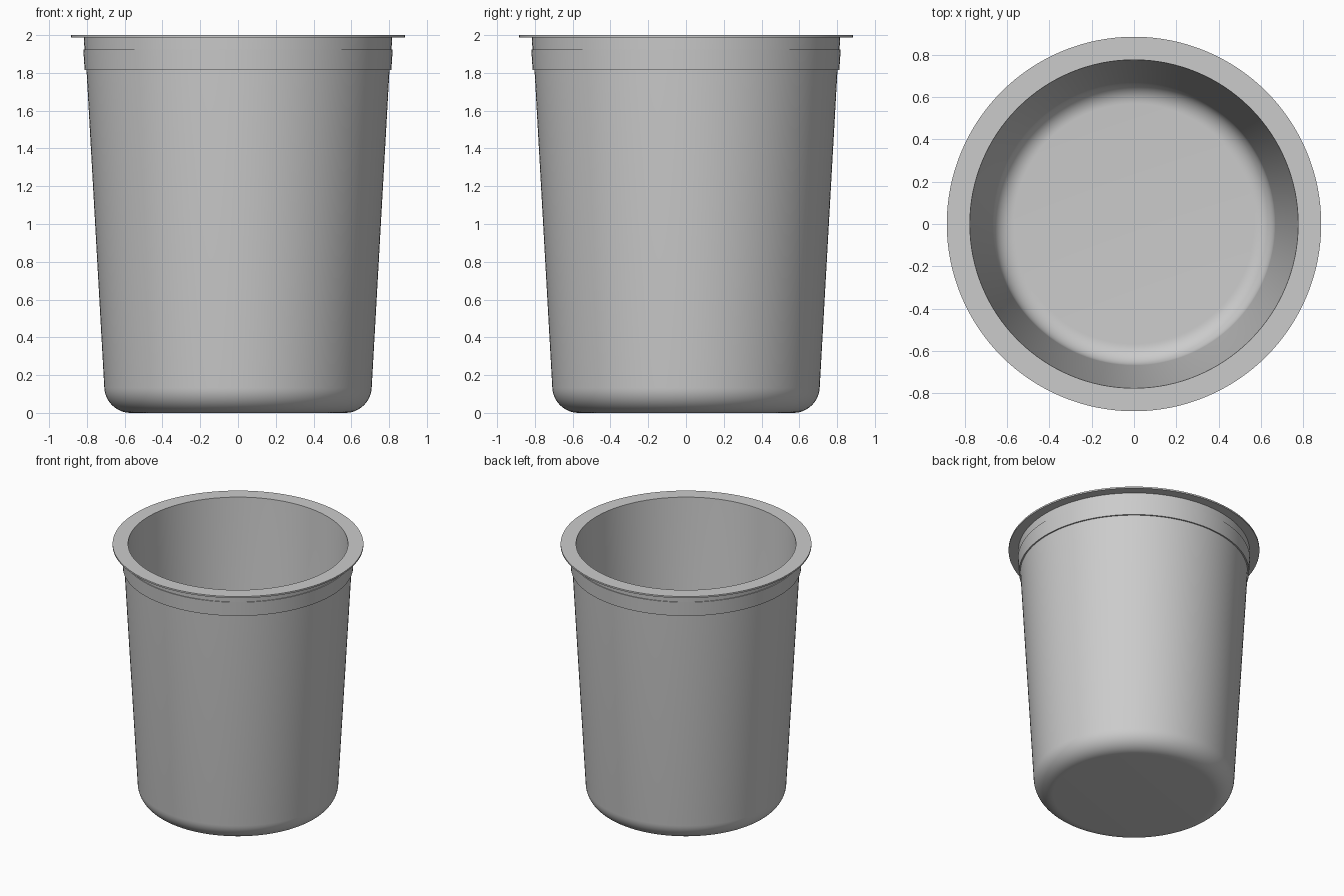
import bpy, bmesh, math

if "Cube" in bpy.data.objects:
    bpy.data.objects.remove(bpy.data.objects["Cube"])

SEGMENTS = 128


def fillet(cx, cz, r, a0, a1, n=12):
    """Arc points in the (radius, z) plane, angles in degrees."""
    angles = [math.radians(a0 + (a1 - a0) * i / n) for i in range(n + 1)]
    return [(cx + r * math.cos(a), cz + r * math.sin(a)) for a in angles]


def lathe(name, profile):
    """Revolve an open profile that starts and ends on the z axis."""
    bm = bmesh.new()
    verts = [bm.verts.new((r, 0, z)) for r, z in profile]
    edges = [bm.edges.new(pair) for pair in zip(verts, verts[1:])]
    bmesh.ops.spin(bm, geom=verts + edges, axis=(0, 0, 1), cent=(0, 0, 0),
                   angle=math.tau, steps=SEGMENTS, use_duplicate=False)
    bmesh.ops.remove_doubles(bm, verts=bm.verts, dist=1e-4)
    bmesh.ops.recalc_face_normals(bm, faces=bm.faces)
    mesh = bpy.data.meshes.new(name)
    bm.to_mesh(mesh)
    bm.free()
    obj = bpy.data.objects.new(name, mesh)
    bpy.context.collection.objects.link(obj)
    bpy.context.view_layer.objects.active = obj
    obj.select_set(True)
    bpy.ops.object.shade_smooth_by_angle(angle=math.radians(30))
    return obj


# Outside: flat base, rounded corner, tapered wall
profile = [(0, 0)] + fillet(0.568, 0.14, 0.14, -90, -3)
# Raised band under the rim, then a shallow neck
profile += [(0.802, 1.815), (0.812, 1.815), (0.819, 1.925), (0.813, 1.925), (0.816, 1.988)]
# Thin flat flange
profile += [(0.885, 1.988), (0.885, 2.0), (0.776, 2.0)]
# Inside: tapered wall, rounded corner, floor
profile += fillet(0.568, 0.14, 0.1, -3, -90) + [(0, 0.04)]

lathe("tapered_cup", profile)
